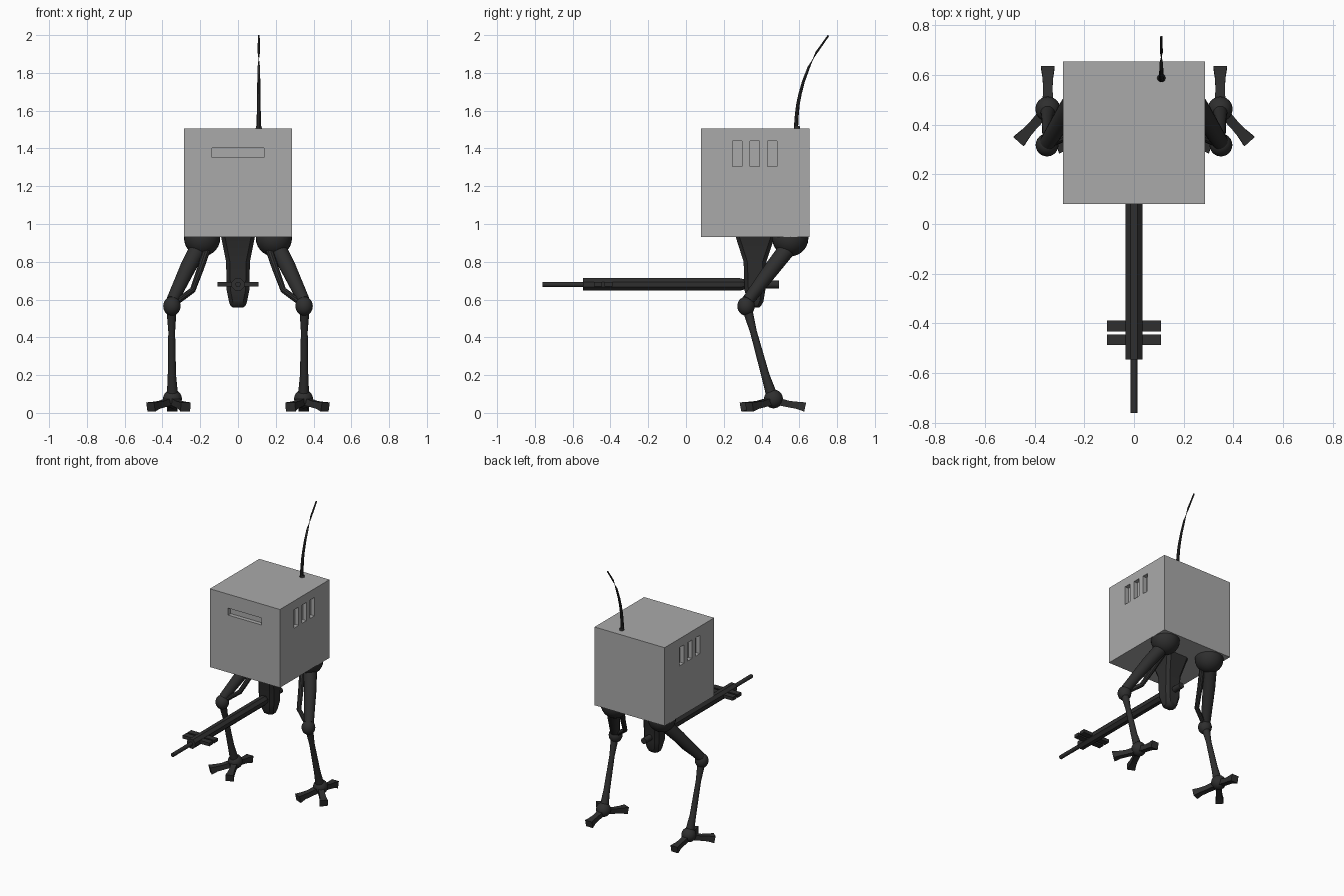
import bpy, bmesh, math
from mathutils import Vector

if "Cube" in bpy.data.objects:
    bpy.data.objects.remove(bpy.data.objects["Cube"])


def material(name, rgb):
    m = bpy.data.materials.new(name)
    m.diffuse_color = (*rgb, 1)
    m.use_nodes = True
    m.node_tree.nodes["Principled BSDF"].inputs["Base Color"].default_value = m.diffuse_color
    return m


GREY = material("light grey panel", (0.40, 0.40, 0.40))
DARK = material("dark gunmetal", (0.028, 0.028, 0.028))


def finish(name, bm, mat, smooth=True):
    bmesh.ops.recalc_face_normals(bm, faces=bm.faces[:])
    me = bpy.data.meshes.new(name)
    bm.to_mesh(me)
    bm.free()
    me.materials.append(mat)
    ob = bpy.data.objects.new(name, me)
    bpy.context.collection.objects.link(ob)
    if smooth:
        bpy.ops.object.select_all(action='DESELECT')
        ob.select_set(True)
        bpy.context.view_layer.objects.active = ob
        bpy.ops.object.shade_smooth_by_angle(angle=math.radians(35))
    return ob


def loft(name, rings, mat=DARK, smooth=True):
    """Skin a list of equal-length point rings and cap both ends."""
    bm = bmesh.new()
    vs = [[bm.verts.new(p) for p in r] for r in rings]
    n = len(vs[0])
    for a, b in zip(vs, vs[1:]):
        for i in range(n):
            bm.faces.new((a[i], a[(i + 1) % n], b[(i + 1) % n], b[i]))
    bm.faces.new(vs[0])
    bm.faces.new(vs[-1])
    return finish(name, bm, mat, smooth)


def tube(name, pts, radii, sides=16, flat=1.0, turn=0.0, smooth=True):
    """Tube along a path; radius per point, height squashed by flat."""
    pts = [Vector(p) for p in pts]
    rings = []
    for i, p in enumerate(pts):
        t = (pts[min(i + 1, len(pts) - 1)] - pts[max(i - 1, 0)]).normalized()
        ref = Vector((0, 0, 1)) if abs(t.z) < 0.9 else Vector((0, 1, 0))
        u = t.cross(ref).normalized()
        v = u.cross(t)
        rings.append([p + radii[i] * (u * math.cos(a) + v * math.sin(a) * flat)
                      for a in (turn + k * math.tau / sides for k in range(sides))])
    return loft(name, rings, DARK, smooth)


def ball(name, c, r, stretch=1.0):
    bm = bmesh.new()
    bmesh.ops.create_uvsphere(bm, u_segments=24, v_segments=14, radius=r)
    for v in bm.verts:
        v.co = Vector((v.co.x, v.co.y, v.co.z * stretch)) + Vector(c)
    return finish(name, bm, DARK)


def box(name, lo, hi, mat=DARK):
    bm = bmesh.new()
    bmesh.ops.create_cube(bm, size=1)
    for v in bm.verts:
        v.co = [(l + h) / 2 + c * (h - l) for l, h, c in zip(lo, hi, v.co)]
    return finish(name, bm, mat, False)


# Cube body with recessed slots on the front and both sides
body = box("body", (-0.285, 0.08, 0.93), (0.285, 0.655, 1.505), GREY)
D = 0.03
cuts = [((-0.137, 0.0, 1.351), (0.137, 0.08 + D, 1.402))]
for y in (0.246, 0.338, 0.431):
    cuts.append(((0.285 - D, y, 1.305), (0.4, y + 0.051, 1.44)))
    cuts.append(((-0.4, y, 1.305), (-0.285 + D, y + 0.051, 1.44)))
for lo, hi in cuts:
    cutter = box("slot_cutter", lo, hi, GREY)
    cutter.hide_render = True
    mod = body.modifiers.new("slot", 'BOOLEAN')
    mod.operation, mod.object, mod.solver = 'DIFFERENCE', cutter, 'EXACT'
    bpy.context.view_layer.objects.active = body
    bpy.ops.object.modifier_apply(modifier=mod.name)
    bpy.data.objects.remove(cutter)

# Whip antenna with its socket
tube("antenna", [(0.11, 0.582, 1.50), (0.11, 0.585, 1.56), (0.11, 0.592, 1.63),
                 (0.11, 0.604, 1.69), (0.11, 0.622, 1.755), (0.11, 0.65, 1.83),
                 (0.11, 0.69, 1.907), (0.11, 0.754, 1.998)],
     [0.012, 0.011, 0.010, 0.009, 0.008, 0.007, 0.006, 0.005], 10)
tube("antenna_socket", [(0.11, 0.588, 1.50), (0.11, 0.588, 1.518)], [0.018, 0.014], 12)


# Gun mount: chamfered column, flared at the top and rounded below
def chamfered(z, hx, y0, y1, c):
    return [(hx, y0 + c, z), (hx, y1 - c, z), (hx - c, y1, z), (c - hx, y1, z),
            (-hx, y1 - c, z), (-hx, y0 + c, z), (c - hx, y0, z), (hx - c, y0, z)]


loft("gun_mount", [chamfered(*r) for r in (
    (0.935, 0.09, 0.262, 0.47, 0.02), (0.80, 0.063, 0.305, 0.425, 0.02),
    (0.65, 0.06, 0.31, 0.42, 0.02), (0.59, 0.048, 0.325, 0.41, 0.02),
    (0.567, 0.04, 0.335, 0.398, 0.018), (0.557, 0.026, 0.348, 0.385, 0.012))])

# Gun: octagonal housing, muzzle tube, rear stub and cross plates
Z = 0.68
tube("gun_housing", [(0, -0.545, Z), (0, 0.285, Z), (0, 0.32, Z)],
     [0.036, 0.036, 0.026], 8, turn=math.pi / 8, smooth=False)
tube("gun_muzzle", [(0, -0.76, Z), (0, -0.53, Z)], [0.014, 0.014])
tube("gun_rear_stub", [(0, 0.40, Z), (0, 0.492, Z)], [0.021, 0.021])
for i, y in enumerate((-0.488, -0.432)):
    box(f"gun_cross_plate_{i}", (-0.108, y, 0.669), (0.108, y + 0.043, 0.693))

# Legs
for s, side in ((1, "right"), (-1, "left")):
    ball(f"{side}_hip", (s * 0.19, 0.552, 0.925), 0.096)
    tube(f"{side}_thigh", [(s * 0.205, 0.545, 0.88), (s * 0.265, 0.46, 0.77),
                           (s * 0.348, 0.328, 0.595)], [0.046, 0.042, 0.032])
    tube(f"{side}_thigh_strut", [(s * 0.16, 0.52, 0.88), (s * 0.20, 0.445, 0.76),
                                 (s * 0.24, 0.365, 0.65), (s * 0.335, 0.325, 0.58)],
         [0.02, 0.018, 0.016, 0.016], 10)
    ball(f"{side}_knee", (s * 0.35, 0.318, 0.565), 0.046, 1.1)
    tube(f"{side}_shin", [(s * 0.352, 0.327, 0.54), (s * 0.351, 0.357, 0.43),
                          (s * 0.35, 0.42, 0.20), (s * 0.347, 0.455, 0.09)],
         [0.026, 0.018, 0.022, 0.03])
    ball(f"{side}_ankle", (s * 0.347, 0.463, 0.074), 0.05)
    # Three flared toes
    for name, deg, length in (("rear", 90, 0.168), ("outer", -48, 0.172), ("inner", -113, 0.178)):
        dx, dy = s * math.cos(math.radians(deg)), math.sin(math.radians(deg))
        tube(f"{side}_{name}_toe",
             [(s * 0.347 + dx * length * t, 0.463 + dy * length * t, z)
              for t, z in ((0.15, 0.06), (0.5, 0.046), (0.75, 0.04), (1, 0.031))],
             [0.03, 0.027, 0.03, 0.039], 4, 0.9, math.pi / 4)
